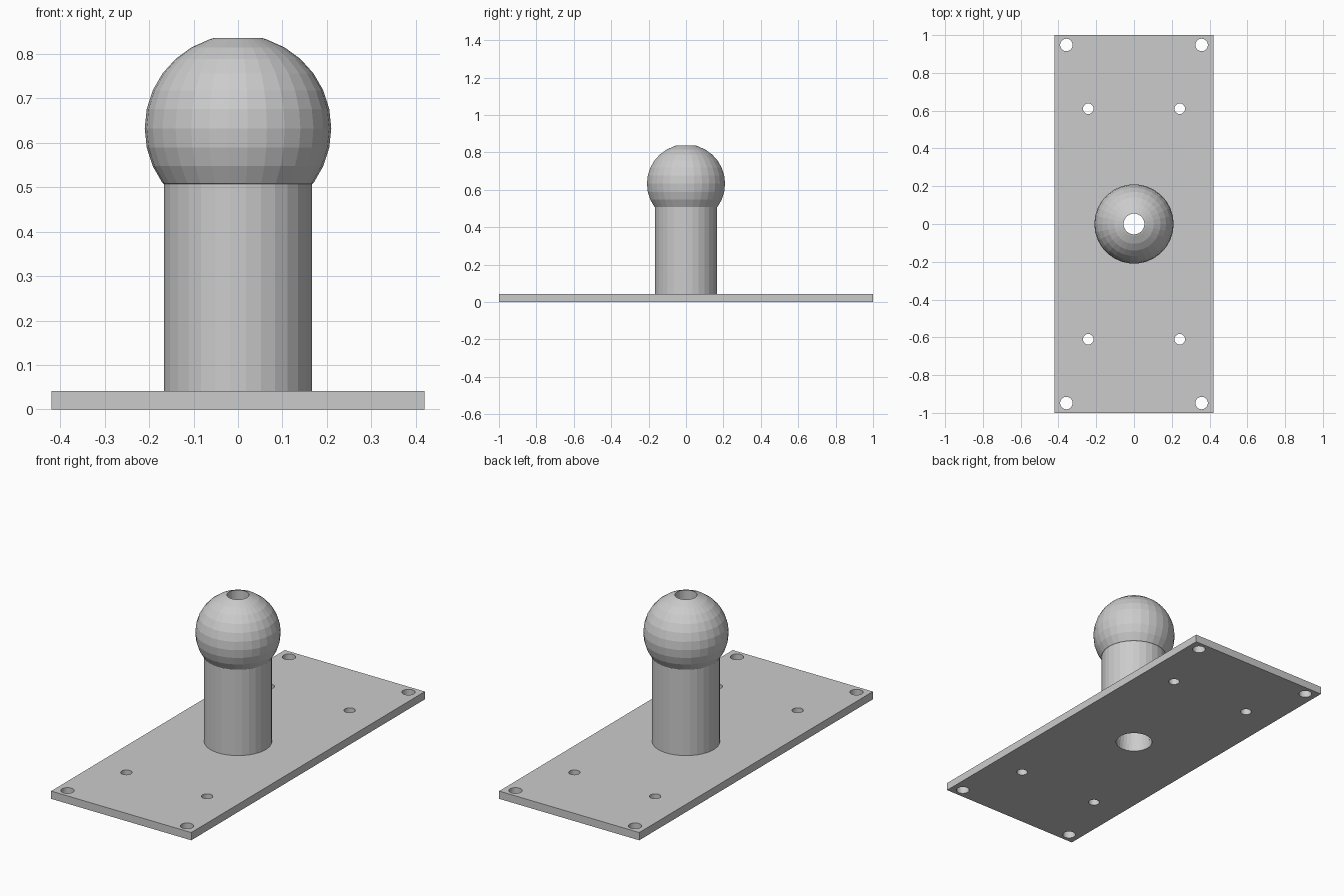
import bpy, bmesh, math
from mathutils import Matrix

if "Cube" in bpy.data.objects:
    bpy.data.objects.remove(bpy.data.objects["Cube"])

SEG = 30
PLATE_T = 0.042
BORE_R, TOP_R = 0.093, 0.055
BALL_R, BALL_Z = 0.21, 0.633

grey = bpy.data.materials.new("light grey")
grey.diffuse_color = (0.6, 0.6, 0.6, 1)
grey.use_nodes = True
grey.node_tree.nodes["Principled BSDF"].inputs["Base Color"].default_value = grey.diffuse_color


def make_object(name, bm):
    bmesh.ops.recalc_face_normals(bm, faces=bm.faces)
    mesh = bpy.data.meshes.new(name)
    bm.to_mesh(mesh)
    bm.free()
    mesh.materials.append(grey)
    obj = bpy.data.objects.new(name, mesh)
    bpy.context.collection.objects.link(obj)
    return obj


# Base plate
bm = bmesh.new()
bmesh.ops.create_cube(bm, size=1, matrix=Matrix.Translation((0, 0, PLATE_T / 2))
                      @ Matrix.Diagonal((0.84, 2, PLATE_T, 1)))
plate = make_object("base_plate", bm)

# Screw holes in mirrored sets, plus the central bore
holes = [(0, 0, BORE_R)]
for x, y, r in ((0.358, 0.948, 0.033), (0.242, 0.61, 0.028)):
    holes += [(sx * x, sy * y, r) for sx in (-1, 1) for sy in (-1, 1)]
bm = bmesh.new()
for x, y, r in holes:
    bmesh.ops.create_cone(bm, cap_ends=True, segments=SEG, radius1=r, radius2=r,
                          depth=0.3, matrix=Matrix.Translation((x, y, 0)))
cutter = make_object("hole_cutter", bm)
cutter.hide_render = True
cutter.hide_set(True)
cut = plate.modifiers.new("holes", 'BOOLEAN')
cut.operation = 'DIFFERENCE'
cut.solver = 'EXACT'
cut.object = cutter

# Hollow post with ball head: one lathed profile, outside then down the bore
profile = [(0.167, PLATE_T), (0.167, 0.508)]
for deg in range(-36, 73, 12):
    a = math.radians(deg)
    profile.append((BALL_R * math.cos(a), BALL_Z + BALL_R * math.sin(a)))
profile += [(TOP_R, 0.836), (TOP_R, 0.508), (BORE_R, 0.508), (BORE_R, PLATE_T)]
bm = bmesh.new()
rings = []
for r, z in profile:
    rings.append([bm.verts.new((r * math.cos(2 * math.pi * i / SEG),
                                r * math.sin(2 * math.pi * i / SEG), z))
                  for i in range(SEG)])
for lo, hi in zip(rings, rings[1:] + rings[:1]):
    for i in range(SEG):
        j = (i + 1) % SEG
        bm.faces.new((lo[i], lo[j], hi[j], hi[i]))
make_object("ball_post", bm)
